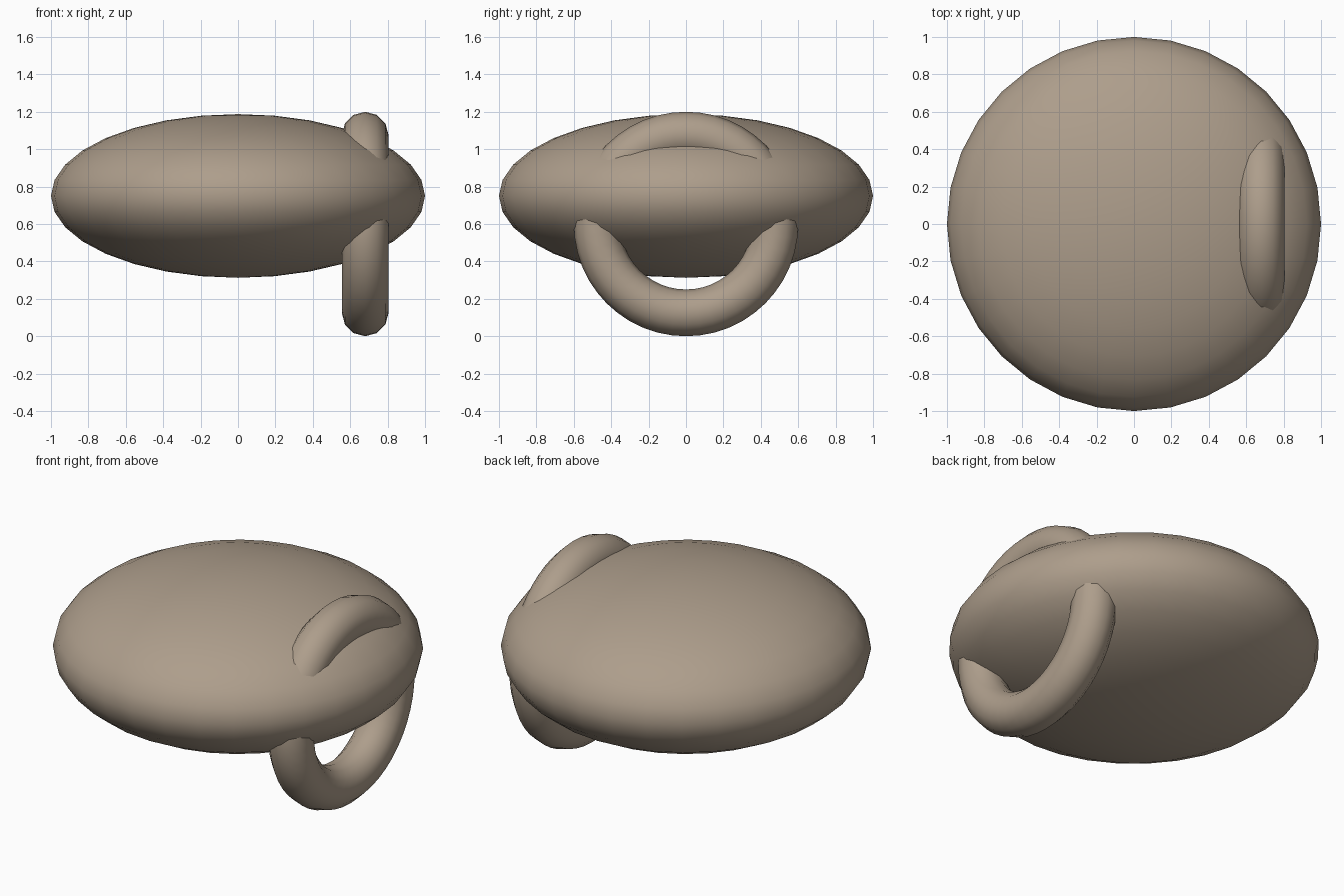
import bpy
from math import pi

cube = bpy.data.objects.get("Cube")
if cube:
    bpy.data.objects.remove(cube, do_unlink=True)

# Single clay colour
clay = bpy.data.materials.new("warm_clay")
clay.use_nodes = True
colour = (0.42, 0.34, 0.26, 1)
clay.diffuse_color = colour
clay.node_tree.nodes["Principled BSDF"].inputs["Base Color"].default_value = colour


def finish(name):
    """Name, smooth and colour the newly added part."""
    part = bpy.context.object
    part.name = name
    bpy.ops.object.transform_apply(location=False, rotation=True, scale=True)
    bpy.ops.object.shade_smooth()
    part.data.materials.append(clay)
    return part


# Flattened round body
bpy.ops.mesh.primitive_uv_sphere_add(segments=32, ring_count=16, radius=1, location=(0, 0, 0.75))
bpy.context.object.scale = (1, 1, 0.4375)
finish("body")

# Upright ring handle passing through one side of the body
bpy.ops.mesh.primitive_torus_add(major_segments=48, minor_segments=12,
                                 major_radius=0.475, minor_radius=0.125,
                                 location=(0.68, 0, 0.6), rotation=(0, pi / 2, 0))
finish("ring_handle")
